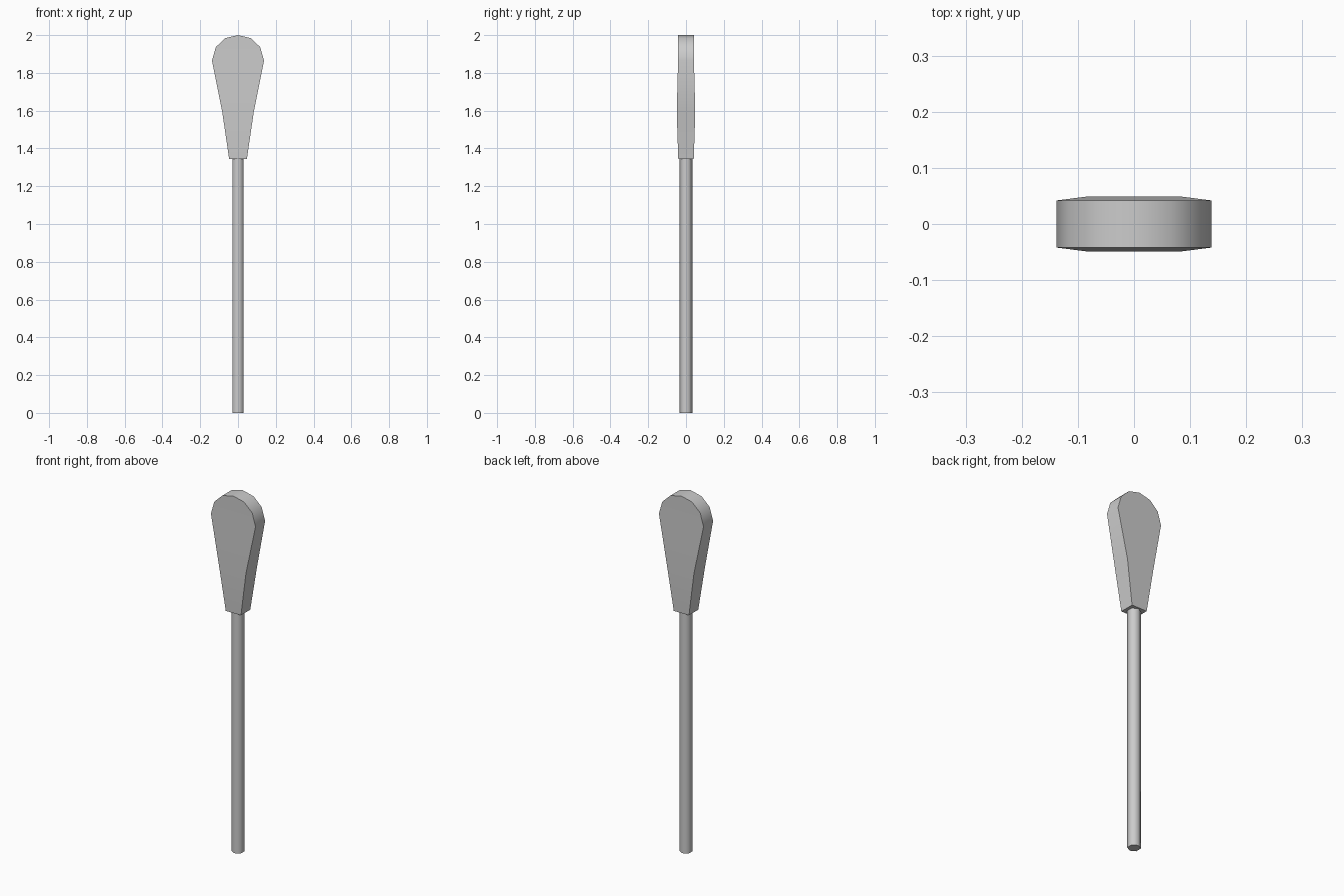
import bpy, bmesh, math

if "Cube" in bpy.data.objects:
    bpy.data.objects.remove(bpy.data.objects["Cube"], do_unlink=True)

grey = bpy.data.materials.new("plain grey")
grey.use_nodes = True
colour = (0.6, 0.6, 0.6, 1)
grey.diffuse_color = colour
grey.node_tree.nodes["Principled BSDF"].inputs["Base Color"].default_value = colour


def finish(name, bm, angle):
    """Turn a bmesh into a named, smooth shaded object."""
    bmesh.ops.recalc_face_normals(bm, faces=bm.faces)
    mesh = bpy.data.meshes.new(name)
    bm.to_mesh(mesh)
    bm.free()
    mesh.materials.append(grey)
    obj = bpy.data.objects.new(name, mesh)
    bpy.context.collection.objects.link(obj)
    bpy.ops.object.select_all(action="DESELECT")
    obj.select_set(True)
    bpy.context.view_layer.objects.active = obj
    bpy.ops.object.shade_smooth_by_angle(angle=math.radians(angle))
    return obj


# Shaft: six-sided rod with corners towards front and back
SHAFT_TOP = 1.36
bm = bmesh.new()
bmesh.ops.create_cone(bm, cap_ends=True, segments=6, radius1=0.034,
                      radius2=0.034, depth=SHAFT_TOP)
bmesh.ops.translate(bm, verts=bm.verts, vec=(0, 0, SHAFT_TOP / 2))
if max(v.co.y for v in bm.verts) < 0.033:
    for v in bm.verts:
        v.co.x, v.co.y = v.co.y, v.co.x
finish("shaft", bm, 65)

# Head: teardrop paddle, rows of (height, half width, half depth)
rows = [(1.345, 0.047, 0.041), (1.59, 0.083, 0.049), (1.865, 0.138, 0.042),
        (1.937, 0.117, 0.042), (1.984, 0.067, 0.042)]
bm = bmesh.new()
rings = [[bm.verts.new((sx * w, sy * d, z))
          for sx, sy in ((-1, -1), (1, -1), (1, 1), (-1, 1))]
         for z, w, d in rows]
for low, high in zip(rings, rings[1:]):
    for i in range(4):
        j = (i + 1) % 4
        bm.faces.new((low[i], low[j], high[j], high[i]))
bm.faces.new(rings[0])

# Rounded crown closes onto a single ridge at the top
front, back = (bm.verts.new((0, y, 2)) for y in (-0.042, 0.042))
a, b, c, d = rings[-1]
for face in ((a, b, front), (c, d, back), (b, c, back, front), (d, a, front, back)):
    bm.faces.new(face)
finish("head", bm, 50)
